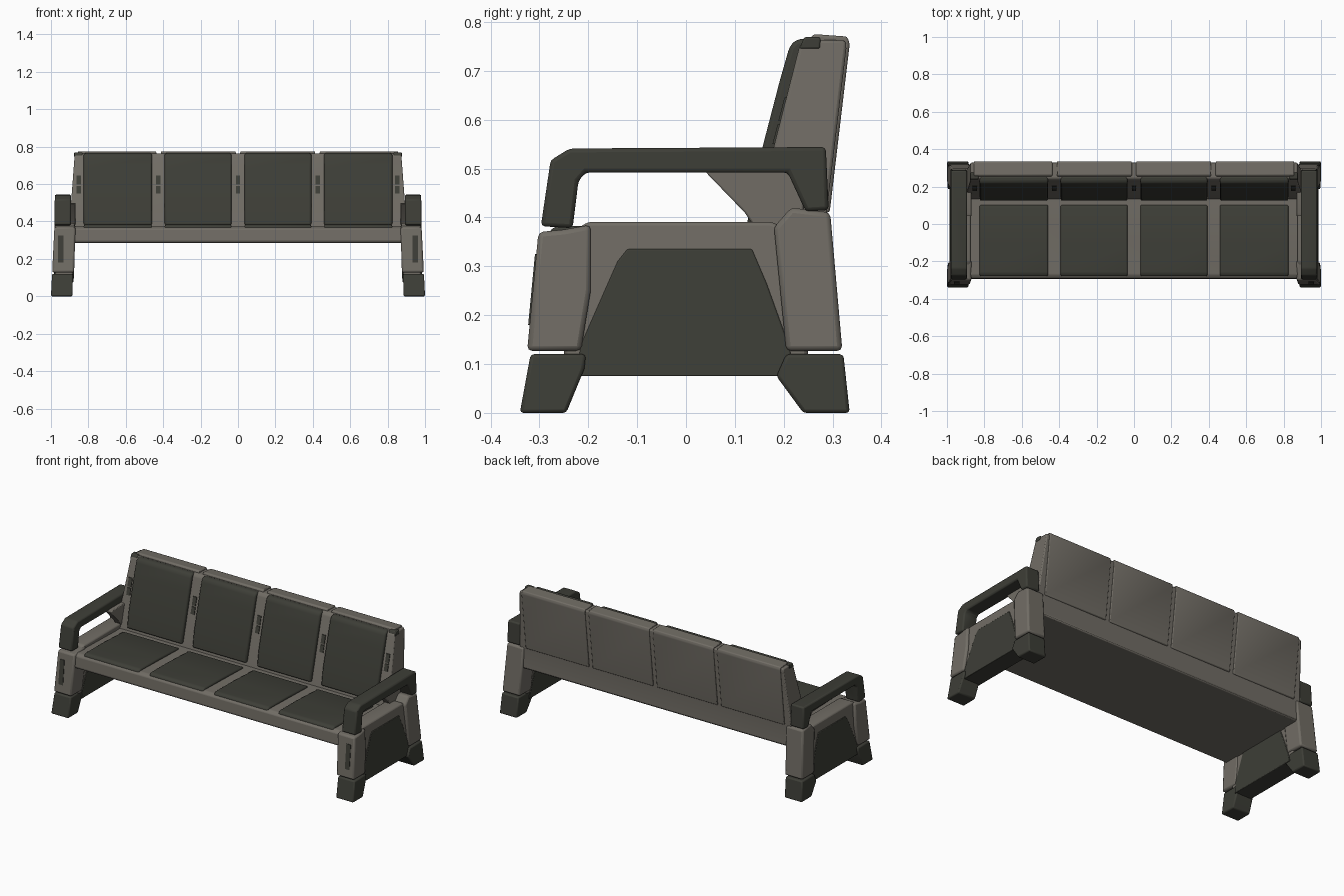
import bpy, bmesh


def material(name, rgb):
    m = bpy.data.materials.new(name)
    m.diffuse_color = (*rgb, 1)
    return m


LIGHT = material("warm grey", (0.165, 0.152, 0.13))
DARK = material("dark olive grey", (0.047, 0.048, 0.038))


def prism(name, pts, x0, x1, mat, bevel=0.008, s0=0.0, s1=0.0, mirror=False):
    """Extrude a (y, z) profile from x0 to x1; s0, s1 lean the ends with height."""
    bm = bmesh.new()
    a = [bm.verts.new((x0 - s0 * z, y, z)) for y, z in pts]
    b = [bm.verts.new((x1 - s1 * z, y, z)) for y, z in pts]
    bm.faces.new(a)
    bm.faces.new(b[::-1])
    n = len(pts)
    for i in range(n):
        j = (i + 1) % n
        bm.faces.new((a[i], b[i], b[j], a[j]))
    bmesh.ops.recalc_face_normals(bm, faces=bm.faces)
    me = bpy.data.meshes.new(name)
    bm.to_mesh(me)
    bm.free()
    me.materials.append(mat)
    ob = bpy.data.objects.new(name, me)
    bpy.context.collection.objects.link(ob)
    bpy.context.view_layer.objects.active = ob
    bpy.ops.object.select_all(action='DESELECT')
    ob.select_set(True)
    bpy.ops.object.shade_smooth_by_angle(angle=0.6)
    if bevel:
        m = ob.modifiers.new("bevel", 'BEVEL')
        m.width, m.segments, m.angle_limit = bevel, 2, 0.4
    if mirror:
        ob.modifiers.new("mirror", 'MIRROR')
    return ob


# seat slab with a gently rounded front
prism("seat", [(-0.295, 0.295), (-0.285, 0.285), (0.29, 0.285), (0.285, 0.37),
               (0.1, 0.362), (-0.27, 0.372), (-0.29, 0.36)], -0.9, 0.9, LIGHT, 0.006)

# backrest core, wider at the bottom
prism("backrest", [(0.13, 0.35), (0.232, 0.75), (0.245, 0.764), (0.327, 0.762),
                   (0.328, 0.745), (0.288, 0.41), (0.293, 0.29), (0.2, 0.29)],
      -0.93, 0.93, LIGHT, 0.006, -0.075, 0.075)

# four rear shells separated by grooves, and four pairs of cushions
edges = [-0.868, -0.425, 0.0, 0.425, 0.868]
cushions = [(-0.825, -0.46), (-0.392, -0.035), (0.035, 0.392), (0.46, 0.825)]
for i, (c0, c1) in enumerate(cushions):
    prism("back_shell", [(0.255, 0.7), (0.255, 0.768), (0.262, 0.775), (0.33, 0.77),
                         (0.335, 0.755), (0.294, 0.41), (0.275, 0.41)],
          edges[i] + 0.012, edges[i + 1] - 0.012, LIGHT, 0.005)
    prism("back_cushion", [(0.124, 0.38), (0.14, 0.48), (0.192, 0.68), (0.212, 0.75),
                           (0.225, 0.764), (0.254, 0.766), (0.26, 0.72), (0.17, 0.38)],
          c0, c1, DARK, 0.009)
    prism("seat_cushion", [(-0.28, 0.355), (-0.278, 0.375), (-0.262, 0.383), (-0.1, 0.382),
                           (0.085, 0.374), (0.102, 0.368), (0.102, 0.35)],
          c0, c1, DARK, 0.007)

# dark slots in the strips between the back cushions
def front_y(z):
    return 0.13 + 0.255 * (z - 0.35)


for x in (-0.852, -0.426, 0.0, 0.426, 0.852):
    for za, zb, w in ((0.55, 0.59, 0.012), (0.597, 0.645, 0.012)):
        prism("back_slot", [(front_y(za) - 0.004, za), (front_y(zb) - 0.004, zb),
                            (front_y(zb) + 0.003, zb), (front_y(za) + 0.003, za)],
              x - w, x + w, DARK, 0)

# dark caps on the outer upper corners of the backrest
prism("corner_cap", [(0.232, 0.745), (0.242, 0.769), (0.275, 0.769), (0.275, 0.745)],
      0.832, 0.876, DARK, 0.004, mirror=True)

# end frames: feet, legs, side plates
prism("front_foot", [(-0.34, 0), (-0.245, 0), (-0.208, 0.09), (-0.205, 0.12), (-0.318, 0.12)],
      0.885, 1.0, DARK, 0.007, 0.02, 0.05, True)
prism("rear_foot", [(0.24, 0), (0.335, 0), (0.322, 0.12), (0.205, 0.12), (0.185, 0.075)],
      0.885, 1.0, DARK, 0.007, 0.02, 0.05, True)
prism("front_leg", [(-0.325, 0.127), (-0.215, 0.127), (-0.195, 0.25), (-0.195, 0.385),
                    (-0.25, 0.375), (-0.302, 0.37)],
      0.88, 1.0, LIGHT, 0.01, 0.03, 0.05, True)
prism("rear_leg", [(0.205, 0.127), (0.32, 0.127), (0.295, 0.41), (0.215, 0.42), (0.18, 0.38)],
      0.88, 1.0, LIGHT, 0.01, 0.03, 0.05, True)
prism("side_plate", [(-0.25, 0.15), (-0.25, 0.36), (-0.2, 0.391), (0.175, 0.391),
                     (0.24, 0.36), (0.25, 0.11), (-0.25, 0.11)],
      0.885, 0.985, LIGHT, 0.008, 0.03, 0.05, True)
prism("side_panel", [(-0.225, 0.075), (0.225, 0.075), (0.21, 0.14), (0.165, 0.265),
                     (0.135, 0.335), (-0.12, 0.335), (-0.14, 0.31), (-0.215, 0.14)],
      0.881, 0.989, DARK, 0.003, 0.03, 0.05, True)
prism("leg_slot", [(-0.323, 0.18), (-0.309, 0.325), (-0.3, 0.325), (-0.314, 0.18)],
      0.933, 0.962, DARK, 0, 0, 0, True)

# armrests and the gussets joining them to the backrest
prism("armrest", [(-0.297, 0.382), (-0.277, 0.517), (-0.238, 0.541), (0.286, 0.544),
                  (0.292, 0.415), (0.245, 0.412), (0.208, 0.492), (-0.205, 0.492),
                  (-0.22, 0.475), (-0.232, 0.378)],
      0.893, 0.99, DARK, 0.008, 0.0, 0.02, True)
prism("arm_gusset", [(0.04, 0.493), (0.12, 0.41), (0.14, 0.38), (0.24, 0.38), (0.24, 0.5),
                     (0.06, 0.5)], 0.868, 0.91, LIGHT, 0.004, mirror=True)
